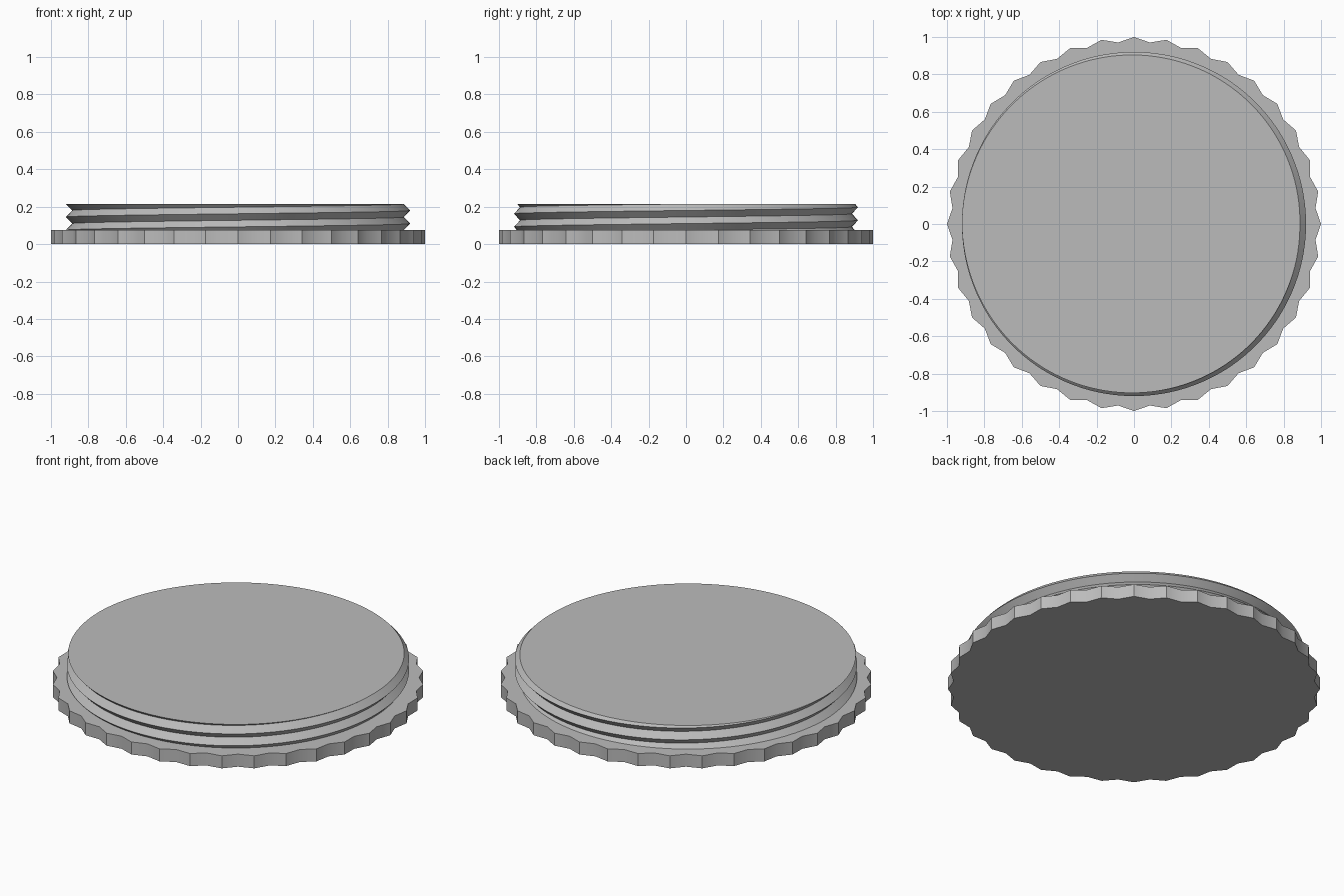
import bpy, bmesh
from math import cos, sin, tau, radians

if "Cube" in bpy.data.objects:
    bpy.data.objects.remove(bpy.data.objects["Cube"], do_unlink=True)

GREY = (0.5, 0.5, 0.5, 1)
mat = bpy.data.materials.new("plain grey")
mat.use_nodes = True
mat.diffuse_color = GREY
mat.node_tree.nodes["Principled BSDF"].inputs["Base Color"].default_value = GREY

RIM_H, TOP = 0.0745, 0.2145
PITCH = (TOP - RIM_H) / 2


def finish(bm, name):
    bmesh.ops.recalc_face_normals(bm, faces=bm.faces[:])
    mesh = bpy.data.meshes.new(name)
    bm.to_mesh(mesh)
    bm.free()
    mesh.materials.append(mat)
    obj = bpy.data.objects.new(name, mesh)
    bpy.context.collection.objects.link(obj)
    bpy.ops.object.select_all(action="DESELECT")
    obj.select_set(True)
    bpy.context.view_layer.objects.active = obj
    bpy.ops.object.shade_smooth_by_angle(angle=radians(30))
    return obj


# Gripping rim: scalloped disc with 36 pointed ridges
bm = bmesh.new()
RIDGES = 36
outline = []
for i in range(RIDGES * 2):
    a, r = tau * i / (RIDGES * 2), 0.974 if i % 2 else 1.0
    outline.append(bm.verts.new((r * cos(a), r * sin(a), 0)))
base = bm.faces.new(outline)
side = bmesh.ops.extrude_face_region(bm, geom=[base], use_keep_orig=True)
raised = [v for v in side["geom"] if isinstance(v, bmesh.types.BMVert)]
bmesh.ops.translate(bm, vec=(0, 0, RIM_H), verts=raised)
finish(bm, "grip_rim")

# Threaded plug: right-handed V thread swept past both ends, then cut flat
bm = bmesh.new()
SEG = 144
root, crest = {}, {}
for t in range(-2 * SEG, 4 * SEG + 1):
    a, z = tau * t / SEG, RIM_H + 0.0003 + PITCH * t / SEG
    root[t] = bm.verts.new((0.887 * cos(a), 0.887 * sin(a), z))
    crest[t] = bm.verts.new((0.92 * cos(a), 0.92 * sin(a), z + PITCH / 2))
for t in range(-2 * SEG, 4 * SEG):
    bm.faces.new((root[t], root[t + 1], crest[t + 1], crest[t]))
    if t + SEG + 1 in root:
        bm.faces.new((crest[t], crest[t + 1], root[t + SEG + 1], root[t + SEG]))

for height, direction in ((RIM_H, -1), (TOP, 1)):
    cut = bmesh.ops.bisect_plane(
        bm, geom=bm.verts[:] + bm.edges[:] + bm.faces[:], dist=1e-6,
        plane_co=(0, 0, height), plane_no=(0, 0, direction), clear_outer=True)
    loop = [e for e in cut["geom_cut"] if isinstance(e, bmesh.types.BMEdge)]
    bmesh.ops.edgeloop_fill(bm, edges=loop)
finish(bm, "threaded_plug")
